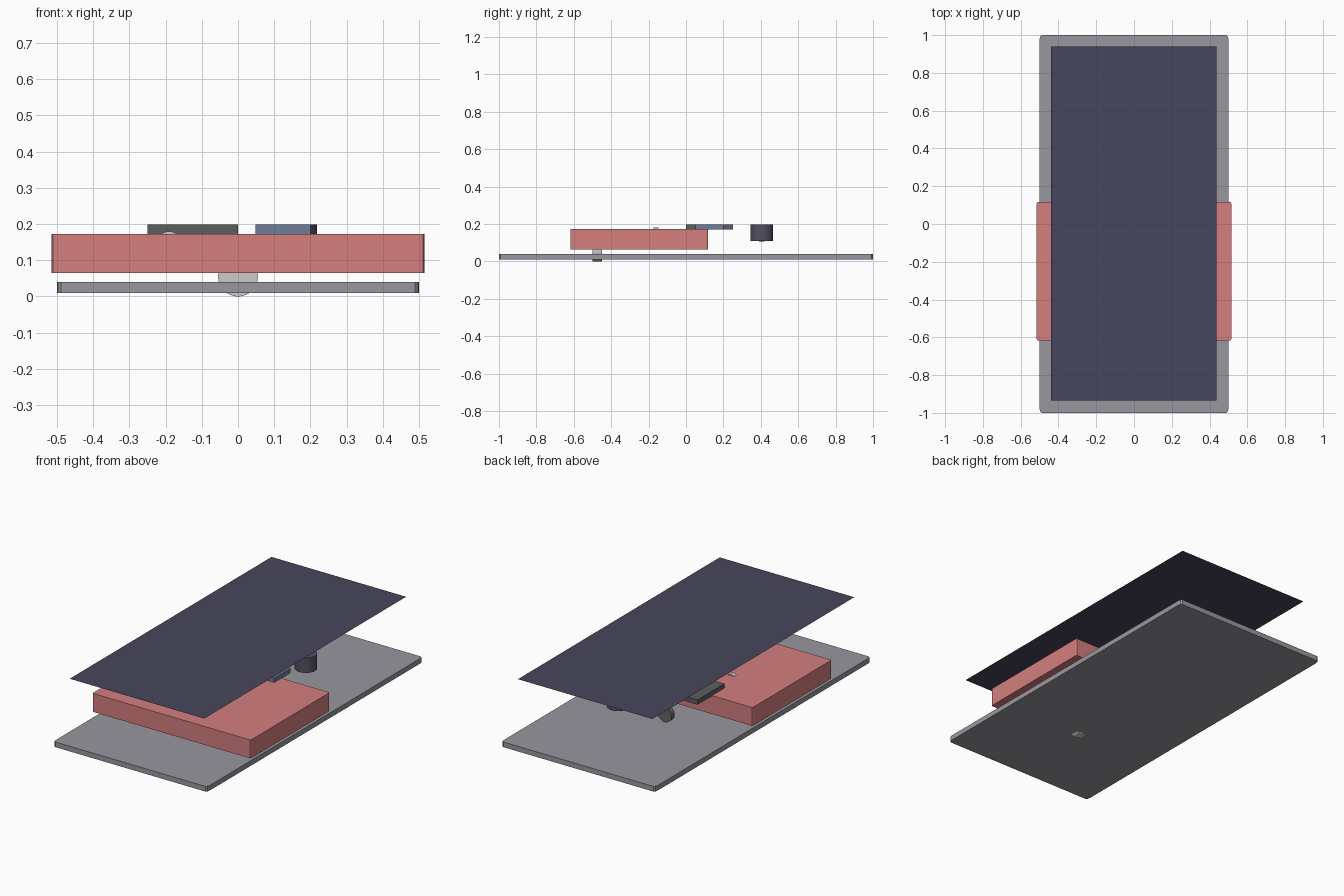
import bpy, bmesh, math

if "Cube" in bpy.data.objects:
    bpy.data.objects.remove(bpy.data.objects["Cube"])


def paint(obj, name, color):
    mat = bpy.data.materials.get(name) or bpy.data.materials.new(name)
    mat.diffuse_color = (*color, 1)
    mat.use_nodes = True
    mat.node_tree.nodes["Principled BSDF"].inputs["Base Color"].default_value = mat.diffuse_color
    obj.data.materials.append(mat)
    return obj


def box(name, x, y, z, chamfer=None, segments=1):
    """Box from (min, max) ranges, with optional (x, y) rounding of the upright edges."""
    bm = bmesh.new()
    bmesh.ops.create_cube(bm, size=1)
    cx, cy = chamfer or (1, 1)
    sx, sy, sz = x[1] - x[0], y[1] - y[0], z[1] - z[0]
    # bevel in a space where the cut is one unit in both directions
    for v in bm.verts:
        v.co.x *= sx / cx
        v.co.y *= sy / cy
        v.co.z *= sz
    if chamfer:
        upright = [e for e in bm.edges
                   if abs(e.verts[0].co.z - e.verts[1].co.z) > sz / 2]
        bmesh.ops.bevel(bm, geom=upright, offset=1, segments=segments,
                        profile=0.5, affect='EDGES')
    for v in bm.verts:
        v.co.x = v.co.x * cx + sum(x) / 2
        v.co.y = v.co.y * cy + sum(y) / 2
        v.co.z += sum(z) / 2
    mesh = bpy.data.meshes.new(name)
    bm.to_mesh(mesh)
    bm.free()
    obj = bpy.data.objects.new(name, mesh)
    bpy.context.collection.objects.link(obj)
    return obj


def disc(name, center, radius, depth, facing_back=True, sides=32):
    bpy.ops.mesh.primitive_cylinder_add(
        vertices=sides, radius=radius, depth=depth, location=center,
        rotation=(math.pi / 2 if facing_back else 0, 0, 0))
    obj = bpy.context.object
    obj.name = name
    bpy.ops.object.shade_smooth_by_angle()
    return obj


# Back plate with slightly rounded corners
paint(box("back_plate", (-0.5, 0.5), (-1, 1), (0.01, 0.04), (0.012, 0.024), 2),
      "plate_grey", (0.31, 0.31, 0.345))

# Battery block floating above the plate
paint(box("battery", (-0.515, 0.515), (-0.617, 0.117), (0.065, 0.173), (0.004, 0.008)),
      "battery_red", (0.66, 0.21, 0.21))

# Circuit chips
paint(box("main_chip", (-0.25, 0), (0, 0.25), (0.17, 0.198)),
      "chip_dark", (0.11, 0.11, 0.11))
paint(box("small_chip", (0.048, 0.2), (0.05, 0.2), (0.17, 0.198)),
      "chip_blue", (0.15, 0.21, 0.31))

# Round parts
disc("home_button", (0, -0.475, 0.055), 0.055, 0.05)
disc("sensor_button", (-0.19, -0.16, 0.15), 0.03, 0.025)
paint(disc("camera_lens", (-0.155, 0.405, 0.152), 0.045, 0.03),
      "lens_dark", (0.13, 0.13, 0.14))
paint(disc("speaker", (0.158, 0.405, 0.154), 0.06, 0.088, facing_back=False),
      "speaker_dark", (0.09, 0.08, 0.125))

# Thin display sheet on top
bpy.ops.mesh.primitive_plane_add(size=1, location=(-0.002, 0.002, 0.4))
screen = bpy.context.object
screen.name = "display_sheet"
screen.scale = (0.875, 1.874, 1)
paint(screen, "display_navy", (0.064, 0.062, 0.108))
